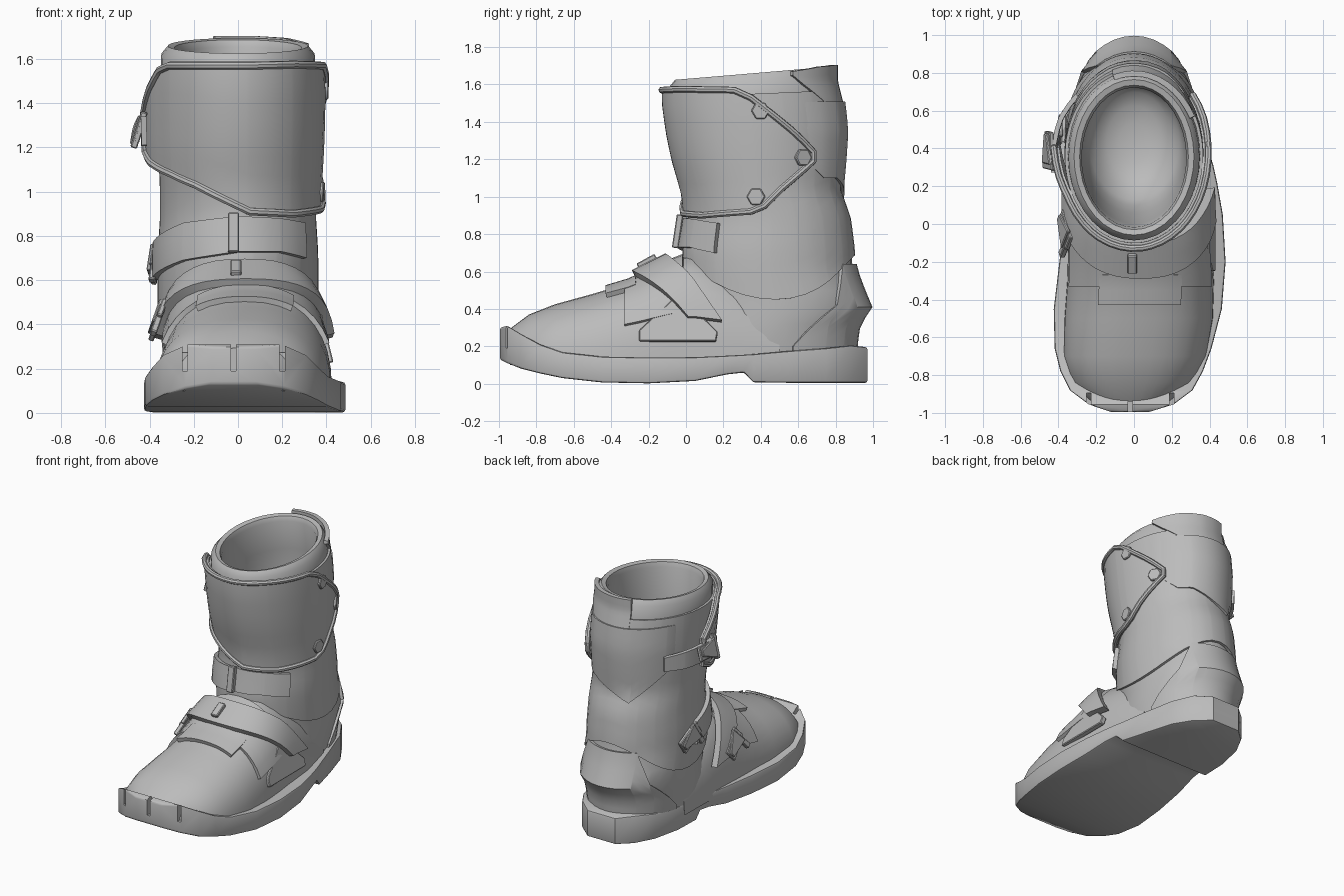
import bpy, bmesh
from math import sin, cos, radians, pi
from mathutils import Vector, Matrix

cube = bpy.data.objects.get("Cube")
if cube:
    bpy.data.objects.remove(cube, do_unlink=True)

grey = bpy.data.materials.new("plain_grey")
grey.use_nodes = True
grey.diffuse_color = (0.5, 0.5, 0.5, 1)
grey.node_tree.nodes["Principled BSDF"].inputs["Base Color"].default_value = (0.5, 0.5, 0.5, 1)


def lerp(table, k):
    """Interpolate rows of a table keyed on the first column."""
    if k <= table[0][0]:
        return table[0][1:]
    for p, q in zip(table, table[1:]):
        if k <= q[0]:
            f = (k - p[0]) / (q[0] - p[0])
            return [a + (b - a) * f for a, b in zip(p[1:], q[1:])]
    return table[-1][1:]


def finish(ob, angle=32):
    """Apply modifiers, give the material, and shade."""
    bpy.ops.object.select_all(action='DESELECT')
    ob.select_set(True)
    bpy.context.view_layer.objects.active = ob
    bpy.ops.object.convert(target='MESH')
    ob.data.materials.clear()
    ob.data.materials.append(grey)
    bpy.ops.object.shade_smooth_by_angle(angle=radians(angle))


def to_object(name, bm):
    me = bpy.data.meshes.new(name)
    bm.to_mesh(me)
    bm.free()
    ob = bpy.data.objects.new(name, me)
    bpy.context.collection.objects.link(ob)
    return ob


def sheet(name, rows, thick=0.0, caps=False):
    """Skin a grid of points, optionally thickened inwards or capped at both ends."""
    bm = bmesh.new()
    grid = [[bm.verts.new(p) for p in r] for r in rows]
    for r, s in zip(grid, grid[1:]):
        for i in range(len(r) - 1):
            bm.faces.new((r[i], s[i], s[i + 1], r[i + 1]))
    bmesh.ops.remove_doubles(bm, verts=bm.verts, dist=0.0005)
    if caps:
        bmesh.ops.holes_fill(bm, edges=bm.edges, sides=0)
        bmesh.ops.recalc_face_normals(bm, faces=bm.faces)
    ob = to_object(name, bm)
    if thick:
        m = ob.modifiers.new("thickness", 'SOLIDIFY')
        m.thickness, m.offset = thick, -1
    return ob


# Leg cross-sections: height, half width, front y, back y
LEG = [(.12, .32, 0, .89), (.22, .335, 0, .895), (.32, .345, 0, .91), (.405, .345, 0, .975),
       (.5, .345, 0, .935), (.62, .345, 0, .89), (.72, .345, 0, .885), (.88, .335, .03, .865),
       (.97, .335, .025, .835), (1.03, .335, .015, .81), (1.2, .345, -.035, .825),
       (1.35, .35, -.065, .835), (1.5, .35, -.085, .82), (1.62, .345, -.085, .79),
       (1.7, .34, -.06, .79)]
# Foot cross-sections: y, centre x, half width, top height
FOOT = [(-.94, -.02, .22, .295), (-.84, -.01, .335, .37), (-.7, .005, .38, .425),
        (-.5, .025, .395, .48), (-.3, .035, .39, .54), (-.1, .03, .38, .64),
        (.03, .025, .37, .69), (.25, .02, .365, .62), (.5, 0, .34, .45)]


def leg(a, z, off=0.0):
    """Point on the leg; angle 0 is the front, 90 the left side."""
    hw, yf, yb = lerp(LEG, z)
    a = radians(a)
    return Vector(((hw + off) * sin(a), (yf + yb) / 2 - ((yb - yf) / 2 + off) * cos(a), z))


def foot(y, t, off=0.0):
    """Point on the foot; t runs from the left side over the top."""
    cx, hw, zt = lerp(FOOT, y)
    c, s = cos(radians(t)), max(0, sin(radians(t)))
    x = abs(c) ** .85 * (1 if c > 0 else -1)
    return Vector((cx + (hw + off) * x, y, .1 + (zt - .1 + off) * s ** .85))


def wrap(name, cols, thick, n=8, step=8):
    """Panel on the leg from columns of angle, lower height, upper height and offset."""
    count = max(2, round((cols[-1][0] - cols[0][0]) / step))
    angles = sorted({cols[0][0] + (cols[-1][0] - cols[0][0]) * i / count
                     for i in range(count + 1)} | {c[0] for c in cols})
    rows = []
    for a in angles:
        lo, hi, off = lerp(cols, a)
        rows.append([leg(a, lo + (hi - lo) * j / n, off) for j in range(n + 1)])
    finish(sheet(name, rows, thick))
    return rows


def even(cols, off):
    """Give every column the same offset."""
    return [(*c, off) for c in cols]


def plate(name, outline, loc, normal, thick, roll=0):
    """Flat extruded outline facing a given direction."""
    n = Vector(normal).normalized()
    u = Vector((0, 0, 1)).cross(n).normalized()
    m = Matrix((u, n.cross(u), n)).transposed() @ Matrix.Rotation(radians(roll), 3, 'Z')
    bm = bmesh.new()
    low, high = ([bm.verts.new(Vector(loc) + m @ Vector((x, y, d))) for x, y in outline]
                 for d in (-thick / 2, thick / 2))
    bm.faces.new(low[::-1])
    bm.faces.new(high)
    for i in range(len(low)):
        k = (i + 1) % len(low)
        bm.faces.new((low[i], low[k], high[k], high[i]))
    ob = to_object(name, bm)
    ob.modifiers.new("edge", 'BEVEL').width = .005
    finish(ob)


def rect(w, h):
    return [(-w / 2, -h / 2), (w / 2, -h / 2), (w / 2, h / 2), (-w / 2, h / 2)]


# Sole: y, right x, left x, bottom, top
SOLE = [(-.995, -.12, .08, .13, .30), (-.955, -.24, .21, .11, .31), (-.88, -.34, .31, .08, .265),
        (-.78, -.39, .365, .055, .21), (-.66, -.42, .41, .03, .168), (-.45, -.425, .465, .007, .145),
        (-.2, -.395, .485, .002, .14), (.05, -.36, .47, .015, .142), (.22, -.34, .44, .05, .15),
        (.31, -.335, .42, .06, .155), (.36, -.335, .405, .008, .158), (.55, -.325, .355, .005, .175),
        (.75, -.28, .295, .005, .19), (.88, -.21, .215, .005, .205), (.97, -.11, .11, .005, .195)]
sole = sheet("sole", [[(x, y, z) for x, z in ((r, b), (r, t), (l, t), (l, b), (r, b))]
                      for y, l, r, b, t in SOLE], caps=True)
bev = sole.modifiers.new("edge", 'BEVEL')
bev.width, bev.segments, bev.angle_limit = .012, 2, radians(50)

# Toe slots cut into the raised front of the sole
bm = bmesh.new()
for x, y in ((-.24, -.945), (-.02, -.985), (.2, -.945)):
    bmesh.ops.create_cube(bm, size=1, matrix=Matrix.Translation((x, y, .29))
                          @ Matrix.Diagonal((.024, .10, .2, 1)))
cutter = to_object("slot_cutter", bm)
cutter.hide_render = True
cut = sole.modifiers.new("slots", 'BOOLEAN')
cut.object, cut.operation, cut.solver = cutter, 'DIFFERENCE', 'EXACT'
finish(sole)
bpy.data.objects.remove(cutter, do_unlink=True)

# Foot and ankle bodies; the ankle stays below the floor of the liner
finish(sheet("foot_upper", [[foot(s[0], t) for t in range(0, 181, 10)] for s in FOOT], caps=True))
turn = range(-180, 181, 10)
finish(sheet("ankle", [[leg(a, s[0]) for s in LEG[:7]] for a in turn], caps=True))


# Outer shaft with a dipping lower edge
def hem(a):
    c = cos(radians(a))
    return .45 + (.22 if c > 0 else .24) * c * c


wrap("shaft", [(a, hem(a), 1.55 - .02 * cos(radians(a)), .018) for a in turn], .03, n=18)

# Inner liner: up the outside, over a soft rim and down to a rounded floor
LINER = [(.4, 0), (.15, .002), (.035, .002), (0, -.025), (.008, -.055), (.04, -.068), (.25, -.07),
         (.5, -.07), (.65, -.075)]
FLOOR = [(.93, .08), (.87, .25), (.83, .45), (.81, .7), (.80, 1)]
finish(sheet("liner", [[leg(a, 1.66 - .035 * cos(radians(a)) - d, off) for d, off in LINER]
                       + [leg(a, z, -.075).lerp(Vector((0, .42, z)), f) for z, f in FLOOR]
                       for a in turn]), 50)

# Back panels
wrap("collar_panel", even([(118, 1.65, 1.67), (142, 1.51, 1.695), (170, 1.50, 1.705),
                           (198, 1.51, 1.705)], .022), .03)
wrap("calf_panel", [(112, 1.25, 1.5, .012), (140, 1.10, 1.51, .026), (155, 1.10, 1.51, .034),
                    (200, .98, 1.51, .034), (235, 1.18, 1.51, .026), (250, 1.25, 1.5, .012)], .03)
wrap("heel_cup", [(106, .17, .2, .012), (130, .18, .42, .02), (148, .18, .64, .024),
                  (212, .18, .64, .024), (230, .18, .42, .02), (254, .17, .2, .012)], .03)

# Shin guard with a rounded rim and bolts
rows = wrap("shin_guard", [(-92, 1.18, 1.36, .075), (-78, 1.13, 1.46, .06), (-64, 1.10, 1.55, .045),
                           (-52, 1.08, 1.57, .045), (-30, 1.03, 1.57, .045), (8, .91, 1.57, .045),
                           (40, .90, 1.575, .045), (78, .92, 1.57, .045), (88, .95, 1.53, .045),
                           (127, 1.19, 1.24, .045)], .03)
edge = [r[0] for r in rows] + rows[-1][1:-1] + [r[-1] for r in rows[::-1]] + rows[0][-2:0:-1]
cu = bpy.data.curves.new("shin_guard_rim", 'CURVE')
cu.dimensions, cu.bevel_depth, cu.bevel_resolution = '3D', .018, 2
sp = cu.splines.new('POLY')
sp.points.add(len(edge) - 1)
sp.use_cyclic_u = True
for p, co in zip(sp.points, edge):
    p.co = (*co, 1)
rim = bpy.data.objects.new("shin_guard_rim", cu)
bpy.context.collection.objects.link(rim)
finish(rim)
hexagon = [(.05 * cos(i * pi / 3), .05 * sin(i * pi / 3)) for i in range(6)]
for i, (a, z) in enumerate(((93, 1.46), (119, 1.21), (84, 1.0))):
    plate(f"guard_bolt_{i + 1}", hexagon, leg(a, z, .045),
          (sin(radians(a)), -cos(radians(a)), 0), .025)

# Ankle strap with its loop, and the strap behind the shin guard
wrap("ankle_strap", even([(-88, .60, .76), (-40, .69, .86), (0, .73, .89), (30, .73, .88),
                          (53, .70, .86)], .047), .04, n=3)
plate("ankle_strap_loop", rect(.05, .18), (-.02, -.045, .815), (0, -1, .15), .035)
wrap("calf_strap", [(-128, 1.2, 1.3, .045), (-110, 1.2, 1.32, .075), (-78, 1.21, 1.34, .1)],
     .025, n=2)

# Instep layers and strap
layers = {"tongue_panel": (-.33, -.02, 25, 155, .022), "toe_flap": (-.43, -.27, 62, 118, .026)}
for name, (y0, y1, t0, t1, off) in layers.items():
    finish(sheet(name, [[foot(y0 + (y1 - y0) * i / 4, t0 + (t1 - t0) * j / 14, off)
                         for j in range(15)] for i in range(5)], .03))
finish(sheet("instep_strap", [[foot(-.29 + .045 * i + .46 * (1 - sin(radians(t))), t, .062)
                               for t in range(20, 163, 7)] for i in range(5)], .05))
plate("instep_strap_loop", rect(.05, .11), (-.01, -.21, .655), (0, -.55, 1), .03)

# Left strap anchor
plate("strap_anchor", [(-.21, -.02), (.2, -.02), (.21, .03), (.02, .22), (-.02, .22), (-.21, .04)],
      (.41, -.04, .245), (1, 0, .25), .035)

# Buckles on the right side: body, pointed lever and frame bar
buckles = (("calf", leg(-90, 1.28, .1), (-1, -.05, .3), -5),
           ("ankle", leg(-96, .67, .035), (-1, .1, .1), 30),
           ("instep", Vector((-.362, -.03, .42)), (-1, 0, .35), 40))
for name, loc, normal, roll in buckles:
    n = Vector(normal).normalized()
    plate(f"{name}_buckle_body", rect(.2, .1), loc, normal, .025, roll)
    plate(f"{name}_buckle_lever", [(-.09, -.02), (.07, -.07), (.07, .07), (-.09, .02)],
          loc + n * .015, normal, .02, roll)
    plate(f"{name}_buckle_bar", rect(.04, .17), loc + Vector((0, -.08, 0)), normal, .03, roll)
